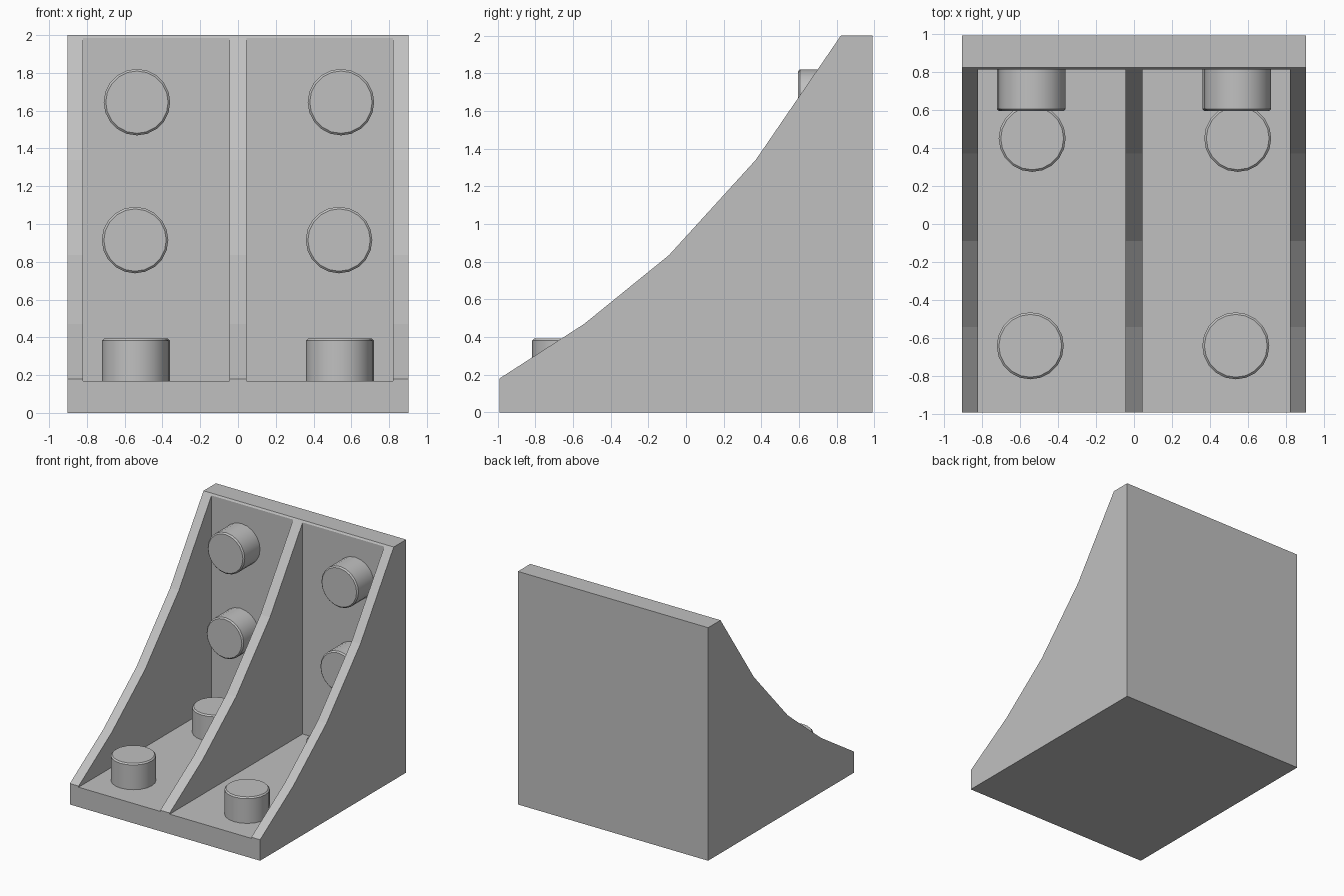
import bpy, bmesh, math
from mathutils import Matrix, Vector

if "Cube" in bpy.data.objects:
    bpy.data.objects.remove(bpy.data.objects["Cube"], do_unlink=True)

GREY = (0.53, 0.53, 0.53, 1.0)
metal = bpy.data.materials.new("plain grey metal")
metal.use_nodes = True
metal.diffuse_color = GREY
metal.node_tree.nodes["Principled BSDF"].inputs["Base Color"].default_value = GREY


def make_object(name, bm):
    bmesh.ops.recalc_face_normals(bm, faces=bm.faces)
    mesh = bpy.data.meshes.new(name)
    bm.to_mesh(mesh)
    bm.free()
    mesh.materials.append(metal)
    obj = bpy.data.objects.new(name, mesh)
    bpy.context.collection.objects.link(obj)
    return obj


def activate(obj):
    bpy.ops.object.select_all(action='DESELECT')
    obj.select_set(True)
    bpy.context.view_layer.objects.active = obj


# Bracket: side profile (y, z) with a faceted concave slope, extruded in x
HALF_W = 0.903
PROFILE = [(-0.99, 0), (0.99, 0), (0.99, 2), (0.822, 2), (0.37, 1.34),
           (-0.09, 0.835), (-0.54, 0.47), (-0.99, 0.18)]
bm = bmesh.new()
side = bm.faces.new([bm.verts.new((-HALF_W, y, z)) for y, z in PROFILE])
extruded = bmesh.ops.extrude_face_region(bm, geom=[side])["geom"]
bmesh.ops.translate(bm, vec=(2 * HALF_W, 0, 0),
                    verts=[v for v in extruded if isinstance(v, bmesh.types.BMVert)])
bracket = make_object("bracket", bm)

# Two bays cut out, leaving base plate, back plate and three ribs
BAY_X0, BAY_X1 = 0.045, 0.82
BAY_FLOOR, BAY_BACK = 0.17, 0.812
bm = bmesh.new()
for s in (-1, 1):
    size = Vector((BAY_X1 - BAY_X0, 3, 3))
    centre = Vector((s * (BAY_X0 + BAY_X1) / 2, BAY_BACK - 1.5, BAY_FLOOR + 1.5))
    bmesh.ops.create_cube(bm, size=1, matrix=Matrix.LocRotScale(centre, None, size))
cutter = make_object("bay_cutter", bm)
cutter.hide_render = True
mod = bracket.modifiers.new("bays", 'BOOLEAN')
mod.operation = 'DIFFERENCE'
mod.solver = 'EXACT'
mod.object = cutter
activate(bracket)
bpy.ops.object.modifier_apply(modifier=mod.name)
bpy.data.objects.remove(cutter, do_unlink=True)


# Socket-head bolt: chamfered cylinder with an eight-sided recess
def ring(bm, radius, z, count):
    verts = [bm.verts.new((radius * math.cos(2 * math.pi * i / count),
                           radius * math.sin(2 * math.pi * i / count), z))
             for i in range(count)]
    return verts, [bm.edges.new((verts[i], verts[(i + 1) % count])) for i in range(count)]


def bolt(name, location, matrix):
    bm = bmesh.new()
    rings = [ring(bm, r, z, n) for r, z, n in (
        (0.176, -0.01, 20), (0.176, 0.212, 20), (0.165, 0.223, 20),
        (0.095, 0.223, 8), (0.095, 0.12, 8))]
    for a, b in zip(rings, rings[1:]):
        bmesh.ops.bridge_loops(bm, edges=a[1] + b[1])
    bm.faces.new(rings[0][0])
    bm.faces.new(rings[-1][0])
    obj = make_object(name, bm)
    obj.matrix_world = Matrix.Translation(location) @ matrix
    activate(obj)
    bpy.ops.object.shade_smooth_by_angle(angle=math.radians(30))


FACE_FRONT = Matrix.Rotation(math.radians(90), 4, 'X')
for label, x in (("right", -0.54), ("left", 0.54)):
    bolt(f"upper_back_bolt_{label}", (x + 0.005, BAY_BACK + 0.005, 1.645), FACE_FRONT)
    bolt(f"lower_back_bolt_{label}", (x - 0.005, BAY_BACK + 0.005, 0.915), FACE_FRONT)
    bolt(f"rear_base_bolt_{label}", (x + 0.005, 0.45, BAY_FLOOR), Matrix.Identity(4))
    bolt(f"front_base_bolt_{label}", (x - 0.005, -0.64, BAY_FLOOR), Matrix.Identity(4))
